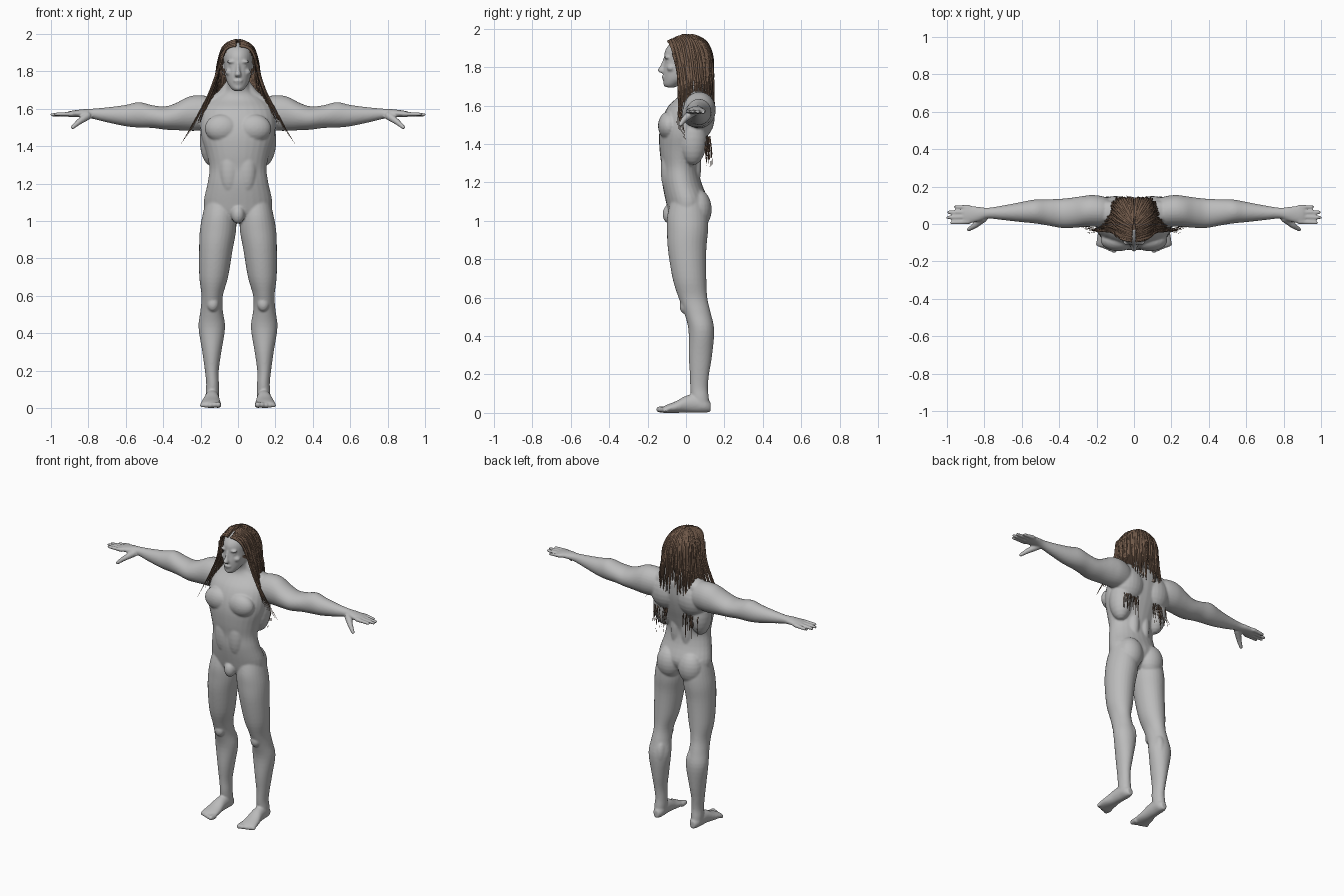
import bpy, bmesh, math, random
from mathutils import Vector, Matrix

random.seed(4)
cube = bpy.data.objects.get("Cube")
if cube:
    bpy.data.objects.remove(cube)


def material(name, colour):
    mat = bpy.data.materials.new(name)
    mat.use_nodes = True
    mat.diffuse_color = (*colour, 1)
    shader = next(n for n in mat.node_tree.nodes if n.type == 'BSDF_PRINCIPLED')
    shader.inputs["Base Color"].default_value = (*colour, 1)
    shader.inputs["Roughness"].default_value = .7
    return mat


skin = material("grey skin", (.5, .5, .5))
brown = material("brown hair", (.17, .105, .07))


def add_object(name, data, mat):
    obj = bpy.data.objects.new(name, data)
    bpy.context.collection.objects.link(obj)
    data.materials.append(mat)
    return obj


def mesh_object(name, bm, mat):
    bmesh.ops.recalc_face_normals(bm, faces=bm.faces)
    for face in bm.faces:
        face.smooth = True
    mesh = bpy.data.meshes.new(name)
    bm.to_mesh(mesh)
    bm.free()
    return add_object(name, mesh, mat)


def blend(a, b, c, d, t):
    # Catmull-Rom interpolation between b and c
    return b + t / 2 * (c - a + t * (2 * a - 5 * b + 4 * c - d + t * (3 * (b - c) + d - a)))


def loft(bm, axis, stations, side=1, sides=28, steps=4):
    """Stations: position on axis, two centre values, two radii."""
    rows = []
    last = len(stations) - 1
    for i in range(last):
        near = [stations[min(max(i + k, 0), last)] for k in (-1, 0, 1, 2)]
        for j in range(steps):
            rows.append([blend(*vals, j / steps) for vals in zip(*near)])
    rows.append(stations[-1])
    rings = []
    for pos, u, v, ru, rv in rows:
        ring = []
        for k in range(sides):
            angle = math.tau * k / sides
            point = [u + ru * math.cos(angle), v + rv * math.sin(angle)]
            point.insert("xyz".index(axis), pos)
            ring.append(bm.verts.new((point[0] * side, point[1], point[2])))
        rings.append(ring)
    for low, high in zip(rings, rings[1:]):
        for k in range(sides):
            n = (k + 1) % sides
            bm.faces.new((low[k], low[n], high[n], high[k]))
    bm.faces.new(rings[0])
    bm.faces.new(rings[-1])


def blob(bm, centre, radii, segments=24):
    matrix = Matrix.Translation(centre) @ Matrix.Diagonal((*radii, 1))
    bmesh.ops.create_uvsphere(bm, u_segments=segments, v_segments=segments // 2,
                              radius=1, matrix=matrix)


def limb(bm, start, end, thick, thin):
    # tapered digit with rounded ends
    start, end = Vector(start), Vector(end)
    turn = (end - start).to_track_quat('Z', 'Y').to_matrix().to_4x4()
    bmesh.ops.create_cone(bm, cap_ends=True, segments=14, radius1=thick, radius2=thin,
                          depth=(end - start).length,
                          matrix=Matrix.Translation((start + end) / 2) @ turn)
    blob(bm, end, [thin] * 3, 14)


body = bmesh.new()

# torso and neck
loft(body, "z", [(.99, 0, 0, .05, .05), (1.03, 0, 0, .16, .085), (1.1, 0, .005, .183, .11),
                 (1.2, 0, -.022, .163, .102), (1.28, 0, -.03, .153, .097),
                 (1.36, 0, -.025, .168, .112), (1.45, 0, -.012, .195, .128),
                 (1.53, 0, .005, .2, .13), (1.6, 0, .025, .185, .115),
                 (1.65, 0, .05, .14, .088), (1.69, 0, .04, .08, .065),
                 (1.74, 0, .022, .06, .06), (1.8, 0, .01, .055, .06)])
blob(body, (0, -.085, 1.035), (.036, .037, .05))

# head
loft(body, "z", [(1.695, 0, -.08, .022, .025), (1.71, 0, -.073, .038, .043),
                 (1.74, 0, -.045, .058, .073), (1.78, 0, -.02, .069, .1),
                 (1.83, 0, -.005, .075, .108), (1.88, 0, .002, .078, .113),
                 (1.92, 0, .01, .068, .095), (1.95, 0, .012, .035, .05)])
loft(body, "z", [(1.77, 0, -.117, .016, .014), (1.782, 0, -.125, .018, .024),
                 (1.81, 0, -.117, .01, .016), (1.85, 0, -.105, .008, .012)])
blob(body, (0, -.117, 1.749), (.026, .011, .006))
blob(body, (0, -.112, 1.737), (.022, .011, .006))
blob(body, (0, -.1, 1.712), (.022, .018, .016))

for s in (1, -1):
    # face details
    blob(body, (s * .033, -.098, 1.851), (.028, .016, .008))
    blob(body, (s * .032, -.09, 1.83), (.015, .013, .009))
    blob(body, (s * .045, -.078, 1.795), (.024, .022, .018))
    blob(body, (s * .077, .01, 1.81), (.01, .02, .032))
    # chest, back, belly and seat muscles
    blob(body, (s * .085, -.088, 1.495), (.093, .058, .075))
    blob(body, (s * .1, .06, 1.54), (.11, .09, .12))
    blob(body, (s * .135, .035, 1.43), (.07, .075, .14))
    blob(body, (s * .045, -.09, 1.27), (.055, .042, .13))
    blob(body, (s * .04, .035, 1.3), (.04, .045, .16))
    blob(body, (s * .08, .06, 1.06), (.083, .074, .105))
    loft(body, "z", [(1.58, s * .16, .07, .08, .06), (1.64, s * .12, .065, .09, .055),
                     (1.68, s * .07, .05, .05, .045), (1.75, s * .04, .035, .02, .03)])

    # legs
    loft(body, "z", [(.03, .138, .078, .034, .045), (.08, .137, .073, .036, .046),
                     (.13, .136, .068, .034, .046), (.2, .14, .07, .037, .05),
                     (.3, .14, .075, .051, .061), (.43, .14, .08, .071, .067),
                     (.52, .141, .06, .06, .069), (.6, .138, .036, .057, .075),
                     (.7, .13, .018, .077, .088), (.85, .118, .006, .09, .1),
                     (.95, .107, .008, .097, .107), (1.03, .1, .008, .09, .105),
                     (1.12, .09, .01, .08, .085)], s)
    blob(body, (s * .135, -.005, .555), (.032, .028, .04))
    blob(body, (s * .115, .098, .44), (.036, .045, .09))

    # feet and toes
    loft(body, "y", [(.128, .136, .03, .018, .024), (.1, .136, .04, .034, .039),
                     (.05, .138, .048, .037, .048), (0, .14, .045, .041, .044),
                     (-.05, .144, .031, .05, .031), (-.1, .146, .021, .055, .021),
                     (-.12, .146, .016, .05, .016)], s)
    for k in range(5):
        size = .018 - .0015 * k
        limb(body, (s * (.106 + .021 * k), -.1, .017),
             (s * (.106 + .022 * k), -.14 + .008 * k, size), size, size * .9)

    # arms and palms
    loft(body, "x", [(.1, .06, 1.56, .06, .07), (.16, .066, 1.575, .08, .09),
                     (.22, .07, 1.577, .085, .095), (.27, .067, 1.572, .083, .09),
                     (.33, .06, 1.558, .081, .073), (.39, .057, 1.55, .078, .062),
                     (.46, .062, 1.558, .07, .061), (.53, .067, 1.567, .064, .068),
                     (.6, .064, 1.563, .054, .057), (.7, .06, 1.567, .039, .04),
                     (.78, .058, 1.573, .029, .027), (.83, .053, 1.575, .039, .022),
                     (.89, .05, 1.572, .049, .017), (.91, .05, 1.57, .044, .014)], s)

    # fingers and thumb
    for k, reach in enumerate((.975, .995, .99, .955)):
        y = .012 + .026 * k
        limb(body, (s * .88, y, 1.572), (s * reach, y * 1.08 - .006, 1.57 - .002 * k),
             .0135, .0095)
    limb(body, (s * .8, .035, 1.565), (s * .85, -.008, 1.53), .023, .016)
    limb(body, (s * .85, -.008, 1.53), (s * .885, -.03, 1.5), .016, .011)

figure = mesh_object("body", body, skin)
merge = figure.modifiers.new("merge", 'REMESH')
merge.mode = 'VOXEL'
merge.voxel_size = .006
merge.use_smooth_shade = True
soften = figure.modifiers.new("soften", 'SMOOTH')
soften.factor = .5
soften.iterations = 5

# scalp hair, open over the face
cap = bmesh.new()
blob(cap, (0, .012, 1.848), (.093, .117, .11), 40)
face_side = [f for f in cap.faces if f.calc_center_median().z < 1.76 or
             (f.calc_center_median().z < 1.905 and f.calc_center_median().y < -.045)]
bmesh.ops.delete(cap, geom=face_side, context='FACES')
mesh_object("hair_cap", cap, brown)


def hair_object(name, strands, depth):
    curve = bpy.data.curves.new(name, 'CURVE')
    curve.dimensions = '3D'
    curve.bevel_depth = depth
    curve.bevel_resolution = 1
    curve.resolution_u = 4
    curve.use_fill_caps = True
    for points in strands:
        line = curve.splines.new('NURBS')
        line.points.add(len(points) - 1)
        for k, (target, p) in enumerate(zip(line.points, points)):
            target.co = (*p, 1)
            target.radius = 1 if k < len(points) - 2 else .7 - .6 * (k == len(points) - 1)
        line.use_endpoint_u = True
        line.order_u = 3
    return add_object(name, curve, brown)


def mix(a, b, t):
    return Vector(a).lerp(Vector(b), t)


def jitter(amount):
    return Vector([random.uniform(-amount, amount) for _ in "xyz"])


front = [(.01, -.09, 1.935), (.06, -.085, 1.935), (.09, -.065, 1.87), (.112, -.04, 1.78),
         (.165, -.035, 1.65), (.215, -.04, 1.52)]
middle = [(.01, -.02, 1.965), (.07, .01, 1.955), (.102, .03, 1.87), (.112, .04, 1.77),
          (.125, .05, 1.68), (.14, .055, 1.6)]
back = [(.005, .04, 1.965), (.006, .1, 1.95), (.008, .135, 1.87), (.008, .135, 1.77),
        (.008, .135, 1.68), (.008, .14, 1.57)]
corner = Vector((.03, .035, 0))
locks, wisps, ends = [], [], []
for s in (1, -1):
    flip = Vector((s, 1, 1))
    count = 60
    for i in range(count):
        t = i / (count - 1)
        if t < .4:
            path = [mix(a, b, t / .4) for a, b in zip(front, middle)]
        else:
            u = (t - .4) / .6
            path = [mix(a, b, u) + corner * math.sin(math.pi * u) * min(k, 2) / 2
                    for k, (a, b) in enumerate(zip(middle, back))]
        locks.append([(p + jitter(.002 + .0015 * k)) * flip for k, p in enumerate(path)])
    # long loose strands beside the shoulders
    for i in range(9):
        tip = Vector((.24 + .008 * i, -.05 + .006 * i, 1.5 - .011 * i))
        path = [Vector(p) + jitter(.006) for p in front[2:5]] + [tip]
        wisps.append([p * flip for p in path])
    # hair ends showing over the lower back
    for i in range(20):
        x = random.uniform(.06, .165)
        y = .135 - 1.6 * (x - .06) ** 2 - random.uniform(0, .03)
        z = random.uniform(1.27, 1.35)
        ends.append([Vector(p) * flip for p in
                     ((x, y - .01, 1.44), (x, y, 1.39), (x + .004, y + .004, z))])

hair_object("hair_locks", locks, .0065)
hair_object("hair_wisps", wisps, .004)
hair_object("hair_ends", ends, .003)
